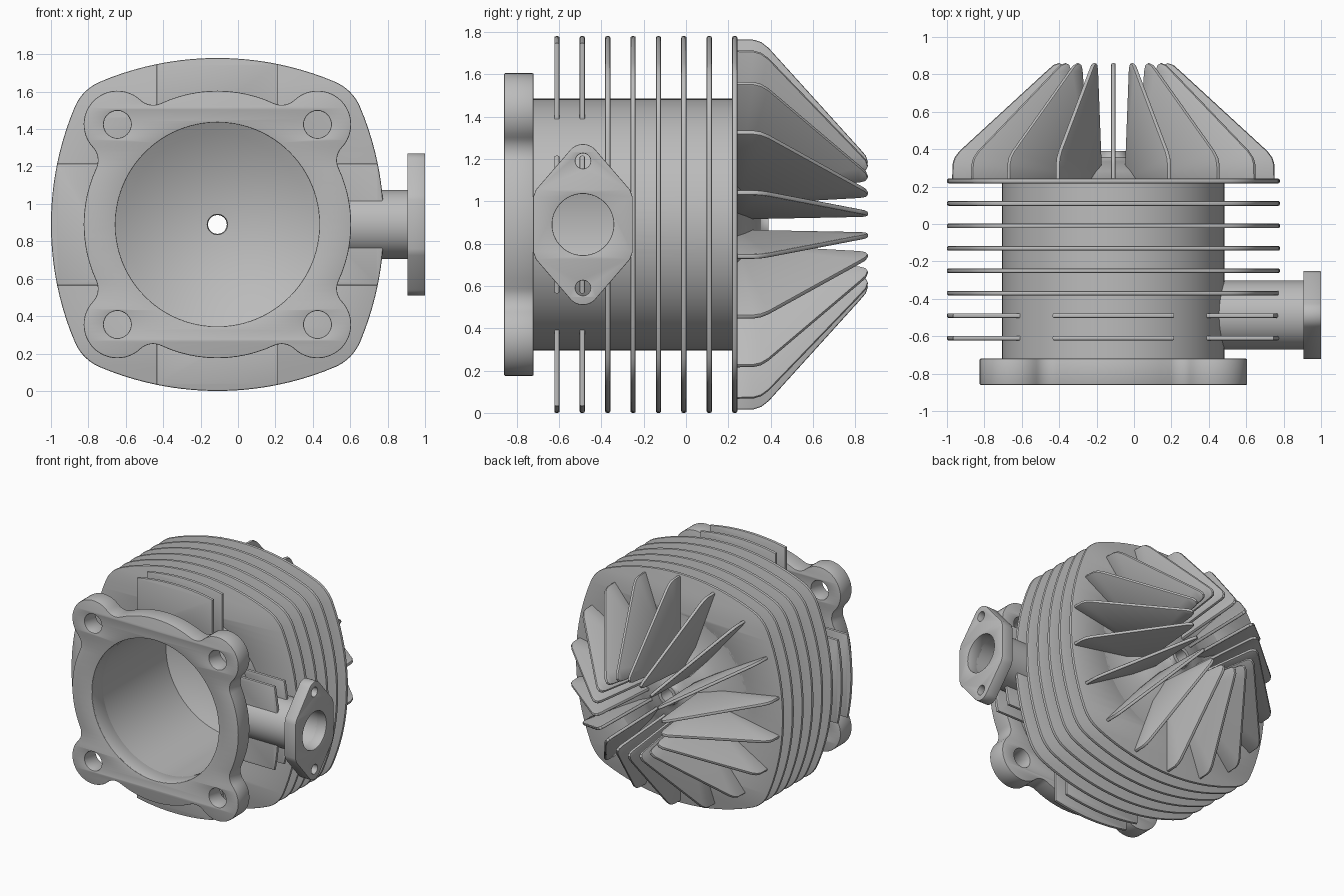
import bpy, bmesh
from math import sin, cos, asin, acos, atan2, radians, degrees, hypot, pi
from mathutils import Matrix, Vector

if "Cube" in bpy.data.objects:
    bpy.data.objects.remove(bpy.data.objects["Cube"])

CX, CZ = -0.11, 0.89          # cylinder axis (runs along y)
BORE, BARREL = 0.545, 0.595
PORT_Y = -0.487               # intake port position
AXIS = Matrix.Translation((CX, 0, CZ))
FACE_Y = Matrix.Rotation(pi / 2, 4, "X")             # plate facing front
FACE_X = Matrix.Rotation(pi / 2, 4, "Z") @ FACE_Y    # plate facing the side

metal = bpy.data.materials.new("cast metal grey")
metal.use_nodes = True
GREY = (0.5, 0.5, 0.5, 1)
metal.diffuse_color = GREY
metal.node_tree.nodes["Principled BSDF"].inputs["Base Color"].default_value = GREY
parts = []


def add(name, bm):
    bmesh.ops.remove_doubles(bm, verts=bm.verts, dist=0.0001)
    bmesh.ops.recalc_face_normals(bm, faces=bm.faces)
    mesh = bpy.data.meshes.new(name)
    bm.to_mesh(mesh)
    bm.free()
    mesh.materials.clear()
    mesh.materials.append(metal)
    ob = bpy.data.objects.new(name, mesh)
    bpy.context.collection.objects.link(ob)
    parts.append(ob)
    return ob


def evaluated_mesh(ob):
    bpy.context.view_layer.update()
    graph = bpy.context.evaluated_depsgraph_get()
    return bpy.data.meshes.new_from_object(ob.evaluated_get(graph))


def arc(cx, cy, r, a0, a1, n=12):
    steps = [radians(a0 + (a1 - a0) * i / n) for i in range(n + 1)]
    return [(cx + r * cos(a), cy + r * sin(a)) for a in steps]


def circle(cx, cy, r, n=32):
    return arc(cx, cy, r, 0, 360, n)[:-1]


def four_times(pts):
    """Repeat an outline section clockwise around the axis."""
    out = []
    for k in range(4):
        m = Matrix.Rotation(-k * pi / 2, 2)
        out += [tuple(m @ Vector(p)) for p in pts]
    return out


def plate(name, loops, thick, matrix, bevel=0.008):
    """Flat plate from an outline and holes, with rounded edges."""
    cu = bpy.data.curves.new(name, "CURVE")
    cu.dimensions, cu.fill_mode = "2D", "BOTH"
    cu.extrude = thick / 2 - bevel
    cu.bevel_depth, cu.bevel_resolution, cu.offset = bevel, 1, -bevel
    for pts in loops:
        pts = [p for i, p in enumerate(pts) if hypot(p[0] - pts[i - 1][0], p[1] - pts[i - 1][1]) > 0.0005]
        sp = cu.splines.new("POLY")
        sp.points.add(len(pts) - 1)
        for sp_pt, p in zip(sp.points, pts):
            sp_pt.co = (p[0], p[1], 0, 1)
        sp.use_cyclic_u = True
    tmp = bpy.data.objects.new(name + " outline", cu)
    bpy.context.collection.objects.link(tmp)
    mesh = evaluated_mesh(tmp)
    bpy.data.objects.remove(tmp)
    mesh.transform(matrix)
    bm = bmesh.new()
    bm.from_mesh(mesh)
    bpy.data.meshes.remove(mesh)
    return add(name, bm)


def cylinder(name, r, x0, x1):
    """Cylinder along x on the intake axis."""
    bm = bmesh.new()
    m = Matrix.Translation(((x0 + x1) / 2, PORT_Y, CZ)) @ Matrix.Rotation(pi / 2, 4, "Y")
    bmesh.ops.create_cone(bm, cap_ends=True, segments=64, radius1=r, radius2=r, depth=x1 - x0, matrix=m)
    return add(name, bm)


# Barrel with bore, combustion dome and plug boss, turned as one section
def dome(r, top, edge_r, edge_y):
    return top - (top - edge_y) * (r / edge_r) ** 2


section = [(BORE, -0.855), (BARREL, -0.855), (BARREL, 0.2425)]
section += [(r, dome(r, 0.35, 0.38, 0.2425)) for r in (0.38, 0.3, 0.22, 0.15, 0.11)]
section += [(0.085, 0.355), (0.077, 0.37), (0.077, 0.39), (0.05, 0.39)]
section += [(BORE * k / 10, dome(BORE * k / 10, 0.2, BORE, 0.05)) for k in range(1, 11)]
bm = bmesh.new()
vs = [bm.verts.new((r, y, 0)) for r, y in section]
es = [bm.edges.new((vs[i - 1], vs[i])) for i in range(len(vs))]
bmesh.ops.spin(bm, geom=vs + es, cent=(0, 0, 0), axis=(0, 1, 0), angle=2 * pi, steps=96, use_merge=True)
bmesh.ops.transform(bm, matrix=AXIS, verts=bm.verts)
barrel = add("barrel", bm)

# Base flange: ring with four filleted bolt lobes
LOBE, LOBE_R, RING, FIL = 0.535, 0.18, 0.715, 0.1
d, a, b = hypot(LOBE, LOBE), RING + FIL, LOBE_R + FIL
swing = degrees(acos((a * a + d * d - b * b) / (2 * a * d)))
ang = 45 + swing
fx, fy = a * cos(radians(ang)), a * sin(radians(ang))
aim = degrees(atan2(LOBE - fy, LOBE - fx)) + 360
outline = arc(0, 0, RING, 180 - ang, ang)
outline += arc(fx, fy, FIL, ang + 180, aim, 8)
outline += arc(LOBE, LOBE, LOBE_R, aim - 180, 270 - aim, 24)
outline += arc(fy, fx, FIL, 90 - aim, -90 - ang, 8)
bolts = [circle(sx * LOBE, sy * LOBE, 0.073) for sx in (-1, 1) for sy in (-1, 1)]
plate("base_flange", [four_times(outline), circle(0, 0, BORE, 96)] + bolts, 0.14,
      AXIS @ Matrix.Translation((0, -0.79, 0)) @ FACE_Y, 0.006)

# Cooling fins: bowed square with rounded corners
SIDE_R, HALF, CORNER, c = 1.62, 0.89, 0.25, 0.532
drop = HALF - SIDE_R
tilt = degrees(atan2(c, c - drop))
fin_outline = four_times(arc(0, drop, SIDE_R, 90 + tilt, 90 - tilt, 20) + arc(c, c, CORNER, 90 - tilt, tilt, 10))
# Front fins keep only the middle of each side, clear of the bolts
CLEAR, ROOT = 0.325, 0.57
w = degrees(asin(CLEAR / SIDE_R))
v = degrees(asin(CLEAR / ROOT))
segment = arc(0, drop, SIDE_R, 90 + w, 90 - w, 14) + arc(0, 0, ROOT, 90 - v, 90 + v, 16)
to_cut = [barrel]
for i in range(8):
    place = AXIS @ Matrix.Translation((0, -0.61 + 0.12 * i, 0)) @ FACE_Y
    if i < 2:
        for k, side in enumerate(("top", "left", "bottom", "right")):
            turn = Matrix.Rotation(-k * pi / 2, 4, "Z")
            piece = plate(f"front_fin_{i + 1}_{side}", [segment], 0.025, place @ turn)
            if side == "left":
                to_cut.append(piece)
    else:
        fin = plate(f"barrel_fin_{i + 1}", [fin_outline, circle(0, 0, ROOT, 96)], 0.025, place)
        if i == 2:
            to_cut.append(fin)

# Head fins: radial blades around the plug boss
blade = [(0.2, 0.235), (0.875, 0.235), (0.873, 0.32), (0.862, 0.355), (0.835, 0.39),
         (0.36, 0.82), (0.325, 0.85), (0.295, 0.86), (0.275, 0.85), (0.265, 0.82)]
for i in range(18):
    t = radians(10 + 20 * i)
    m = Matrix(((cos(t), 0, -sin(t)), (0, 1, 0), (sin(t), 0, cos(t)))).to_4x4()
    plate(f"head_fin_{i + 1}", [blade], 0.024, AXIS @ m)

# Intake tube and its two-bolt flange
to_cut.append(cylinder("intake_tube", 0.185, CX + 0.55, 0.92))
EAR = 0.30
half = [(0.235, 0.13), (0.222, 0.165)] + arc(0, EAR, 0.08, 35, 145, 14) + [(-0.222, 0.165), (-0.235, 0.13)]
half += [(-x, -y) for x, y in half]
plate("intake_flange", [half, circle(0, 0, 0.145, 64), circle(0, EAR, 0.036), circle(0, -EAR, 0.036)],
      0.095, Matrix.Translation((0.9525, PORT_Y, CZ)) @ FACE_X, 0.004)

# Open the port through the tube, fins and barrel wall
cutter = cylinder("port_cutter", 0.145, CX + 0.3, 1.1)
cutter.hide_render = True
parts.remove(cutter)
for ob in to_cut:
    mod = ob.modifiers.new("port", "BOOLEAN")
    mod.operation, mod.solver, mod.object = "DIFFERENCE", "EXACT", cutter
    cut = evaluated_mesh(ob)
    ob.modifiers.clear()
    ob.data = cut
bpy.data.objects.remove(cutter)

# Smooth shading with crisp edges
bpy.ops.object.select_all(action="DESELECT")
for ob in parts:
    ob.select_set(True)
bpy.context.view_layer.objects.active = barrel
bpy.ops.object.shade_smooth_by_angle(angle=radians(32))
